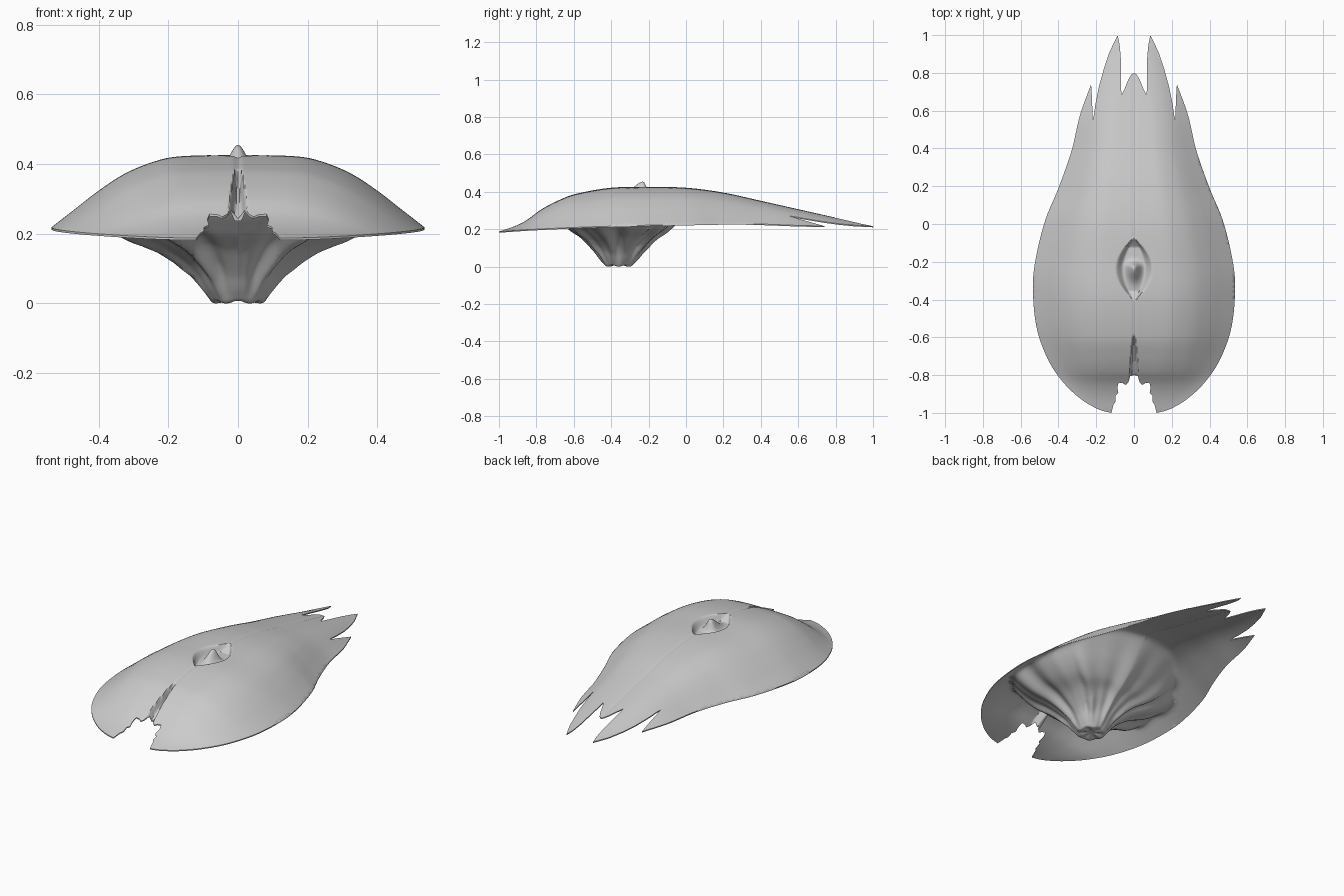
import bpy, bmesh, math
from mathutils import Vector, geometry

if "Cube" in bpy.data.objects:
    bpy.data.objects.remove(bpy.data.objects["Cube"])


def curve(pts, v):
    """Smooth interpolation through (position, value) points, clamped at the ends."""
    if v <= pts[0][0]:
        return pts[0][1]
    if v >= pts[-1][0]:
        return pts[-1][1]
    i = max(k for k in range(len(pts) - 1) if pts[k][0] <= v)
    slope = lambda a, b: (b[1] - a[1]) / (b[0] - a[0])
    tangent = lambda k: slope(pts[max(k - 1, 0)], pts[min(k + 1, len(pts) - 1)])
    (a, p), (b, q) = pts[i], pts[i + 1]
    d, t = b - a, (v - a) / (b - a)
    return ((2*t**3 - 3*t*t + 1) * p + (t**3 - 2*t*t + t) * d * tangent(i)
            + (3*t*t - 2*t**3) * q + (t**3 - t*t) * d * tangent(i + 1))


def step(a, b, v):
    t = min(max((v - a) / (b - a), 0), 1)
    return t * t * (3 - 2 * t)


# Half width of the shell along y (teeth excluded at the tail)
WIDTH = [(-1, .12), (-.988, .17), (-.968, .215), (-.93, .277), (-.85, .365), (-.73, .449),
         (-.56, .513), (-.36, .535), (-.21, .525), (.02, .47), (.19, .40), (.39, .33),
         (.58, .285), (.74, .227)]
ENVELOPE = WIDTH + [(.86, .17), (1.0, .10)]
# Height of the rim and of the centre ridge along y
RIM = [(-1, .187), (-.8, .2), (-.5, .213), (0, .226), (.3, .23), (.7, .217), (1, .215)]
RIDGE = [(-1, .19), (-.92, .215), (-.85, .25), (-.78, .302), (-.7, .346), (-.6, .386), (-.4, .422),
         (-.2, .426), (0, .422), (.2, .396), (.4, .352), (.6, .307), (.8, .262), (1, .219)]
# Crosswise fall of the dome from ridge (1) to rim (0)
FALL = [(0, 1), (.3, .98), (.42, .93), (.6, .75), (.75, .5), (.87, .26), (1, 0)]
# Height of the lower body by distance from its axis
BODY = [(0, .014), (.07, .0), (.09, .022), (.13, .078), (.18, .122), (.24, .16), (.34, .2),
        (.42, .25), (.5, .32), (.6, .41), (.8, .6)]
AXIS_Y = -.36


def dome(x, y):
    """Plain domed upper surface."""
    t = min(abs(x) / curve(ENVELOPE, y), 1)
    rim = curve(RIM, y)
    return rim + (curve(RIDGE, y) - rim) * curve(FALL, t)


def top_z(x, y):
    z = dome(x, y)
    # leaf-shaped pit with a small pointed lump inside
    s = 1 - ((y + .24) / .165) ** 2
    if s > 0:
        e = abs(x) / (.095 * s)
        z -= .04 * (1 - step(.55, 1.05, e)) * min(1, s * 2)
        behind = .025 if y > -.23 else .065
        z += .068 * math.exp(-(x / .032) ** 2 - ((y + .23) / behind) ** 2)
    # fine seam along the ridge
    elif y > -.62:
        z -= .004 * math.exp(-(x / .008) ** 2)
    # widening front cleft
    if y < -.58:
        f = min((-.58 - y) / .22, 1)
        half = .006 + .022 * f
        z -= .045 * step(0, .3, f) * (1 - step(.3, 1, abs(x) / half))
    return z


def bottom_z(x, y):
    top = min(top_z(x, y), dome(x, y)) - .006
    dy = y - AXIS_Y
    dy *= 1 + .32 * step(.1, .3, abs(dy))
    r, ang = math.hypot(x, dy), math.atan2(dy, abs(x))
    body = curve(BODY, r)
    # radiating folds of the lower body
    fade = step(.06, .16, r) * (1 - step(.4, .7, r))
    body += fade * (.011 * math.cos(10 * ang) + .006 * math.cos(17 * ang + 1))
    body += .004 * (1 - step(.06, .12, r)) * (1 - math.cos(6 * ang)) * step(0, .05, r)
    # smooth blend of the two surfaces
    k = .03
    h = max(k - abs(top - body), 0) / k
    return min(top, body) - h * h * k / 4


# Right half of the plan outline, front centre to tail centre
front_notch = [(0, -.80), (.02, -.805), (.03, -.84), (.045, -.852), (.06, -.842), (.082, -.84),
               (.088, -.865), (.083, -.895), (.098, -.91), (.097, -.94), (.108, -.955)]
n = 70
flank = [(curve(WIDTH, y), y) for y in
         (-1 + 1.74 * (i / n) ** 1.5 for i in range(n + 1))]
teeth = [(.222, .66), (.219, .55), (.212, .58), (.205, .63), (.185, .73), (.16, .82), (.13, .91),
         (.087, 1.0), (.076, .95), (.07, .88), (.069, .78), (.067, .68), (.05, .715),
         (.03, .765), (.015, .79), (0, .8)]
right = front_notch + flank + teeth
outline = right + [(-x, y) for x, y in reversed(right[1:-1])]


def inside(x, y):
    hit = False
    for (ax, ay), (bx, by) in zip(outline, outline[1:] + outline[:1]):
        if (ay > y) != (by > y) and x < ax + (y - ay) * (bx - ax) / (by - ay):
            hit = not hit
    return hit


def clear(x, y):
    return all((x - a) ** 2 + (y - b) ** 2 > .006 ** 2 for a, b in outline)


# Plan points: coarse all over, finer along the pit and the cleft
xs = sorted({s * i * .009 for i in range(13) for s in (1, -1)}
            | {s * (.12 + i * .018) for i in range(24) for s in (1, -1)})
grid = {(x, -.99 + i * .0125) for x in xs for i in range(160)
        if not (abs(x) < .115 and -.83 < -.99 + i * .0125 < -.05)}
grid |= {(i * .005, -.825 + j * .006) for i in range(-22, 23) for j in range(129)}
grid = [p for p in sorted(grid) if inside(*p) and clear(*p)]
pts = [Vector(p) for p in outline + grid]
flat, _, tris, *_ = geometry.delaunay_2d_cdt(pts, [], [list(range(len(outline)))], 1, 1e-5)

# Upper and lower surfaces joined by a thin rim wall
bm = bmesh.new()
upper = [bm.verts.new((p.x, p.y, top_z(p.x, p.y))) for p in flat]
lower = [bm.verts.new((p.x, p.y, bottom_z(p.x, p.y))) for p in flat]
border = set()
for t in tris:
    bm.faces.new([upper[i] for i in t])
    bm.faces.new([lower[i] for i in reversed(t)])
    border |= set(zip(t, list(t[1:]) + [t[0]]))
for a, b in sorted(border):
    if (b, a) not in border:
        bm.faces.new((upper[b], upper[a], lower[a], lower[b]))
bmesh.ops.delete(bm, geom=[v for v in bm.verts if not v.link_faces], context='VERTS')
bmesh.ops.recalc_face_normals(bm, faces=bm.faces)
low = min(v.co.z for v in bm.verts)
bmesh.ops.translate(bm, verts=bm.verts, vec=(0, 0, -low))

mesh = bpy.data.meshes.new("shell_body")
bm.to_mesh(mesh)
bm.free()
shell = bpy.data.objects.new("shell_body", mesh)
bpy.context.collection.objects.link(shell)

grey = bpy.data.materials.new("light_grey")
grey.diffuse_color = (.6, .6, .6, 1)
grey.use_nodes = True
grey.node_tree.nodes["Principled BSDF"].inputs["Base Color"].default_value = grey.diffuse_color
mesh.materials.append(grey)

bpy.context.view_layer.objects.active = shell
shell.select_set(True)
bpy.ops.object.shade_smooth_by_angle(angle=math.radians(50))
